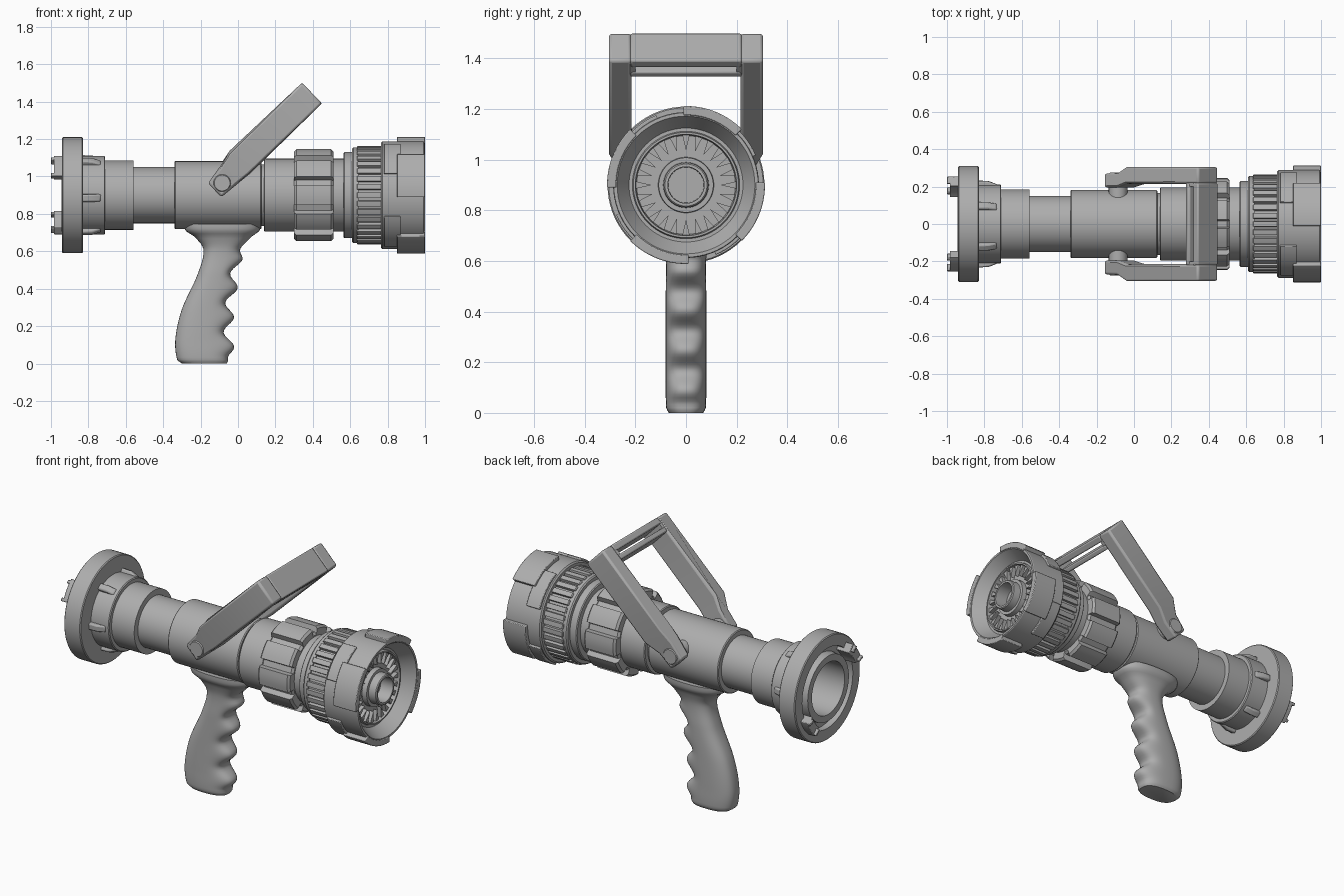
import bpy, bmesh
from math import sin, cos, pi, radians
from mathutils import Vector

if "Cube" in bpy.data.objects:
    bpy.data.objects.remove(bpy.data.objects["Cube"])

AXIS = 0.9  # height of the barrel axis
grey = bpy.data.materials.new("satin_grey")
grey.use_nodes = True
colour = (0.42, 0.42, 0.42, 1)
grey.diffuse_color = colour
grey.node_tree.nodes["Principled BSDF"].inputs["Base Color"].default_value = colour


def finish(name, bm, bevel=0, angle=30):
    bmesh.ops.remove_doubles(bm, verts=bm.verts, dist=1e-5)
    bmesh.ops.recalc_face_normals(bm, faces=bm.faces)
    mesh = bpy.data.meshes.new(name)
    bm.to_mesh(mesh)
    bm.free()
    mesh.materials.append(grey)
    ob = bpy.data.objects.new(name, mesh)
    bpy.context.collection.objects.link(ob)
    bpy.ops.object.select_all(action='DESELECT')
    ob.select_set(True)
    bpy.context.view_layer.objects.active = ob
    bpy.ops.object.shade_smooth_by_angle(angle=radians(angle))
    if bevel:
        mod = ob.modifiers.new("soft_edges", 'BEVEL')
        mod.width, mod.segments = bevel, 2
        mod.limit_method, mod.angle_limit = 'ANGLE', radians(40)
    return ob


def loft(name, rings, **kw):
    """Skin a list of point rings and cap both ends."""
    bm = bmesh.new()
    rows = [[bm.verts.new(p) for p in ring] for ring in rings]
    n = len(rows[0])
    for a, b in zip(rows, rows[1:]):
        for i in range(n):
            j = (i + 1) % n
            bm.faces.new((a[i], a[j], b[j], b[i]))
    bm.faces.new(rows[0])
    bm.faces.new(rows[-1])
    return finish(name, bm, **kw)


def lathe(name, profile, steps=72):
    """Spin (x, radius) points round the barrel axis."""
    bm = bmesh.new()
    vs = [bm.verts.new((x, r, AXIS)) for x, r in profile]
    es = [bm.edges.new(pair) for pair in zip(vs, vs[1:])]
    bmesh.ops.spin(bm, geom=vs + es, cent=(0, 0, AXIS), axis=(1, 0, 0),
                   angle=2 * pi, steps=steps, use_merge=True)
    return finish(name, bm)


def polar(x, r, a):
    return (x, r * cos(a), AXIS + r * sin(a))


def arc_block(name, x0, x1, r0, r1, a0, a1, n=10, bevel=0.004):
    angs = [radians(a0 + (a1 - a0) * i / n) for i in range(n + 1)]
    path = [(r1, a) for a in angs] + [(r0, a) for a in reversed(angs)]
    return loft(name, [[polar(x, r, a) for r, a in path] for x in (x0, x1)], bevel=bevel)


def gear(name, x0, x1, low, high, count, duty, chamfer):
    """Ring of flat-sided lobes with chamfered ends."""
    pitch = 2 * pi / count
    outline = []
    for k in range(count):
        for f, up in ((-0.5, 1), (-0.25, 1), (0, 1), (0.25, 1), (0.5, 1)):
            outline.append((high, pitch * (k + f * duty)))
        for f in (0.12, 0.88):
            outline.append((low, pitch * (k + duty / 2 + (1 - duty) * f)))
    rings = []
    for x, cut in ((x0, chamfer), (x0 + chamfer, 0), (x1 - chamfer, 0), (x1, chamfer)):
        rings.append([polar(x, r - cut, a) for r, a in outline])
    return loft(name, rings)


# Hose coupling with bore, recess and rear collar
lathe("hose_coupling", [(-.6, 0), (-.6, .155), (-.945, .155), (-.945, .195), (-.9, .2),
                        (-.9, .24), (-.94, .24), (-.94, .305), (-.935, .31), (-.835, .31),
                        (-.83, .305), (-.83, .21), (-.715, .21), (-.71, .205), (-.71, .185),
                        (-.56, .185), (-.56, 0)])
for i, a in enumerate((144, 324)):
    arc_block(f"coupling_lug_{i}", -.985, -.89, .22, .275, a - 14, a + 14)
    for side in (-12, 10):
        arc_block(f"coupling_hook_{i}_{side}", -1, -.96, .235, .275, a + side, a + side + 4, n=2)

# Wedge fins behind the coupling flange
for k in range(6):
    a = radians(60 * k + 4)
    rad, tan = Vector((0, cos(a), sin(a))), Vector((0, -sin(a), cos(a)))
    side = [(-.835, .19), (-.835, .232), (-.78, .23), (-.735, .214), (-.725, .19)]
    loft(f"coupling_fin_{k}", [[Vector((x, 0, AXIS)) + rad * r + tan * w for x, r in side]
                               for w in (-.02, .02)], bevel=.008)

# Barrel sections
lathe("rear_barrel", [(-.57, 0), (-.57, .15), (-.33, .15), (-.33, 0)])
lathe("valve_body", [(-.34, 0), (-.34, .177), (-.335, .182), (.12, .182), (.125, .177),
                     (.125, .165), (.14, .165), (.14, 0)])
lathe("front_barrel", [(.138, 0), (.138, .19), (.143, .195), (.565, .195), (.565, .225),
                       (.57, .23), (.61, .23), (.61, .25), (.617, .256), (.645, .256),
                       (.645, .245), (.79, .245), (.79, 0)])

# Lobed twist grip and fine ribbed ring
gear("twist_grip", .30, .51, .215, .247, 10, .68, .012)
gear("ribbed_ring", .635, .77, .247, .264, 36, .6, .005)

# Bumper head with hollow nozzle face
lathe("bumper_head", [(.765, 0), (.765, .28), (.772, .288), (.99, .288), (.995, .285),
                      (.995, .272), (.92, .225), (.92, .212), (.935, .208), (.935, .2),
                      (.9, .195), (.9, .11), (.93, .108), (.93, .09), (.975, .088),
                      (.98, .083), (.98, .072), (.9, .07), (.9, 0)])
for k in range(4):
    start = 90 * k + 45
    arc_block(f"bumper_pad_{k}", .85, 1, .276, .312, start, start + 47)
    arc_block(f"bumper_step_{k}", .78, .87, .276, .3, start - 22, start + 22)

# Radial teeth in the nozzle face
for k in range(24):
    a = 2 * pi * k / 24
    rings = []
    for x in (.89, .925):
        rings.append([polar(x, .135, a), polar(x, .197, a - .07), polar(x, .197, a + .07)])
    loft(f"spray_tooth_{k}", rings)

# Bail handle: two cranked arms joined by a slotted crossbar
PIVOT = Vector((-.085, 0, .965))
tilt = radians(44)
along, across = Vector((cos(tilt), 0, sin(tilt))), Vector((-sin(tilt), 0, cos(tilt)))


def bail(u, y, side):
    t = min(max((u - .01) / .1, 0), 1)
    v = .012 * t + side * (.052 + .025 * t)
    return PIVOT + along * u + across * v + Vector((0, y, 0))


arm = [(-.055, .195), (-.055, .27), (.05, .27), (.14, .305), (.68, .305),
       (.68, .215), (.15, .215), (.07, .195)]
for s, label in ((1, "left"), (-1, "right")):
    loft(f"handle_arm_{label}", [[bail(u, s * y, e) for u, y in arm] for e in (-1, 1)], bevel=.012)
    # Trunnion pin with domed cap
    pin = [(.12, .05), (.265, .05), (.276, .042)]
    loft(f"pivot_pin_{label}", [[PIVOT + Vector((r * cos(a), s * y, r * sin(a)))
                                 for a in (2 * pi * i / 32 for i in range(32))] for y, r in pin])
for label, u0, u1 in (("outer", .64, .68), ("inner", .585, .615)):
    plan = [(u0, -.22), (u1, -.22), (u1, .22), (u0, .22)]
    loft(f"handle_crossbar_{label}", [[bail(u, y, e) for u, y in plan] for e in (-1, 1)],
         bevel=.008)
for s in (-1, 1):
    plan = [(.6, s * .2), (.66, s * .2), (.66, s * .23), (.6, s * .23)]
    loft(f"handle_crossbar_end_{s}", [[bail(u, y, e * .97) for u, y in plan] for e in (-1, 1)])

# Pistol grip: height, rear edge, front edge, half width
KEYS = [(0, -.30, -.06, .068), (.02, -.325, -.045, .078), (.13, -.335, -.05, .08),
        (.29, -.30, -.045, .08), (.48, -.215, -.015, .08), (.61, -.185, .015, .08),
        (.68, -.235, .075, .1), (.71, -.28, .115, .12), (.76, -.29, .12, .125)]


def key_at(z):
    i = max(k for k in range(len(KEYS) - 1) if KEYS[k][0] <= z)
    a, b = KEYS[i], KEYS[i + 1]
    p, q = KEYS[max(i - 1, 0)], KEYS[min(i + 2, len(KEYS) - 1)]
    h = b[0] - a[0]
    t = (z - a[0]) / h
    out = []
    for c in (1, 2, 3):
        m0 = (b[c] - p[c]) / (b[0] - p[0]) * h
        m1 = (q[c] - a[c]) / (q[0] - a[0]) * h
        out.append(a[c] + t * m0 + t * t * (3 * (b[c] - a[c]) - 2 * m0 - m1)
                   + t ** 3 * (2 * (a[c] - b[c]) + m0 + m1))
    return out


def power(v, e):
    return (abs(v) ** e) * (1 if v > 0 else -1)


rings = []
heights = [0, .006, .012] + [.02 + .74 * i / 56 for i in range(56)]
for z in heights:
    back, front, half = key_at(z)
    fade = min(1, max(0, (.64 - z) / .08)) * min(1, z / .06)
    wave = .027 * cos(2 * pi * (z - .09) / .157) * fade
    mid, rx = (back + front) / 2, (front - back) / 2
    ring = []
    for i in range(40):
        a = 2 * pi * i / 40
        cx = power(cos(a), .8)
        ring.append((mid + rx * cx + wave * max(0, cos(a)) ** 1.5, half * power(sin(a), .75), z))
    rings.append(ring)
loft("pistol_grip", rings, angle=50)
